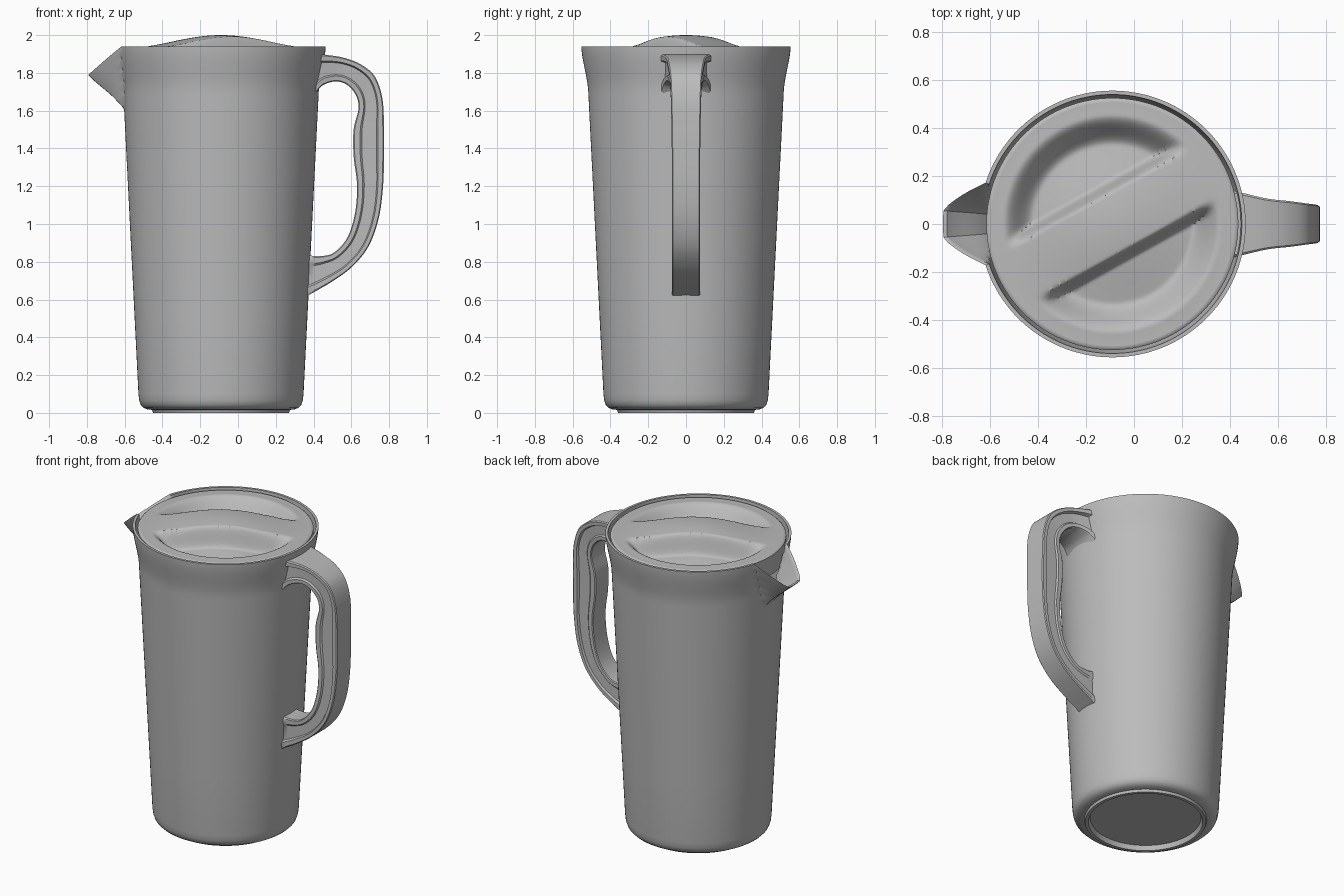
import bpy, bmesh, math
from mathutils import Vector

if "Cube" in bpy.data.objects:
    bpy.data.objects.remove(bpy.data.objects["Cube"])

grey = bpy.data.materials.new("plain grey")
grey.use_nodes = True
grey.diffuse_color = (0.5, 0.5, 0.5, 1)
grey.node_tree.nodes["Principled BSDF"].inputs["Base Color"].default_value = (0.5, 0.5, 0.5, 1)

CX = -0.09       # axis of the jug
SEG = 160


def smooth(t):
    t = max(0.0, min(1.0, t))
    return t * t * (3 - 2 * t)


def finish(name, bm, angle=35):
    bmesh.ops.recalc_face_normals(bm, faces=bm.faces)
    me = bpy.data.meshes.new(name)
    bm.to_mesh(me)
    bm.free()
    ob = bpy.data.objects.new(name, me)
    bpy.context.collection.objects.link(ob)
    me.materials.append(grey)
    bpy.ops.object.select_all(action='DESELECT')
    ob.select_set(True)
    bpy.context.view_layer.objects.active = ob
    bpy.ops.object.shade_smooth_by_angle(angle=math.radians(angle))
    return ob


def bridge(bm, a, b):
    n = len(a)
    for i in range(n):
        bm.faces.new((a[i], a[(i + 1) % n], b[(i + 1) % n], b[i]))


def lathe(name, profile, shape, angle=35):
    """Spin (radius, z) points; shape(r, z, theta) may bend the result."""
    bm = bmesh.new()
    rings = []
    for r, z in profile:
        ring = []
        for i in range(SEG):
            th = 2 * math.pi * i / SEG
            rr, zz = shape(r, z, th)
            ring.append(bm.verts.new((CX + rr * math.cos(th), rr * math.sin(th), zz)))
        rings.append(ring)
    for a, b in zip(rings, rings[1:]):
        bridge(bm, a, b)
    bm.faces.new(rings[0])
    bm.faces.new(rings[-1])
    return finish(name, bm, angle)


# Jug body: tapered wall with a flared rim and a pulled-out pouring lip
def wall(z):
    return 0.437 + 0.083 * (z - 0.1) / 1.65 + 0.025 * smooth((z - 1.7) / 0.24)


def pour(r, z, th):
    w = max(0.0, min(1.0, (0.31 - abs(th - math.pi)) / 0.22))
    low = 1.94 - 0.33 * w
    if w == 0 or z <= low:
        return r, z
    t = (z - low) / (1.94 - low)
    return r + 0.15 * w * t, z - 0.15 * w * t


levels = [0.1, 0.5, 0.9, 1.3, 1.55] + [1.6 + 0.02 * i for i in range(18)]
base = [(0.33, 0.03), (0.34, 0.0), (0.36, 0.0), (0.365, 0.016), (0.39, 0.019),
        (0.41, 0.027), (0.425, 0.042), (0.433, 0.065)]
outside = [(wall(z), z) for z in levels]
inside = [(wall(z) - 0.016, z) for z in reversed(levels)]
lathe("jug_body", base + outside + inside, pour)


# Lid: low dome with two scooped finger wells either side of a diagonal grip
GRIP = math.radians(29)


def lid_height(r, z, th):
    if z < 1.92:
        return r, z
    z += 0.067 * (0.5 + 0.5 * math.cos(math.pi * min(r / 0.51, 1)))
    across = abs(r * math.sin(th - GRIP))
    wall_in = smooth((across - 0.115) / 0.05)
    wall_out = smooth((0.455 - r) / 0.13)
    return r, z - 0.12 * wall_in * wall_out


dome = [(0.003 + 0.512 * i / 56, 1.933) for i in range(57)]
lathe("lid", dome + [(0.524, 1.925), (0.524, 1.8)], lid_height, 45)


# Handle: ribbed loop lofted between an outer and an inner outline
def catmull(pts, steps=6):
    p = [Vector(q) for q in pts]
    p = [2 * p[0] - p[1]] + p + [2 * p[-1] - p[-2]]
    out = []
    for a, b, c, d in zip(p, p[1:], p[2:], p[3:]):
        for s in range(steps):
            t = s / steps
            out.append(0.5 * (2 * b + (c - a) * t + (2 * a - 5 * b + 4 * c - d) * t * t
                              + (3 * b - a - 3 * c + d) * t ** 3))
    return out + [p[-2]]


# outer x, z / inner x, z / half width
stations = [
    ((0.41, 1.90), (0.41, 1.69), 0.14), ((0.47, 1.895), (0.45, 1.735), 0.125),
    ((0.56, 1.88), (0.52, 1.755), 0.105), ((0.65, 1.845), (0.58, 1.735), 0.095),
    ((0.725, 1.78), (0.625, 1.68), 0.085), ((0.765, 1.66), (0.638, 1.61), 0.08),
    ((0.773, 1.50), (0.612, 1.50), 0.077), ((0.773, 1.36), (0.612, 1.36), 0.075),
    ((0.768, 1.20), (0.63, 1.21), 0.075), ((0.745, 1.03), (0.62, 1.06), 0.075),
    ((0.69, 0.88), (0.58, 0.93), 0.075), ((0.60, 0.77), (0.51, 0.85), 0.075),
    ((0.49, 0.69), (0.44, 0.83), 0.075), ((0.35, 0.61), (0.36, 0.835), 0.075),
]
outer = catmull([s[0] for s in stations])
inner = catmull([s[1] for s in stations])
width = catmull([(s[2], 0) for s in stations])
half = [(0, 0.93), (0.04, 1), (0.2, 1), (0.25, 0.82), (0.72, 0.82), (0.78, 0.93), (0.96, 0.93), (1, 0.86)]
section = half + [(t, -y) for t, y in reversed(half)]
bm = bmesh.new()
loops = []
for o, i, w in zip(outer, inner, width):
    loop = []
    for t, y in section:
        q = o.lerp(i, t)
        loop.append(bm.verts.new((q.x, y * w.x, q.y)))
    loops.append(loop)
for a, b in zip(loops, loops[1:]):
    bridge(bm, a, b)
bm.faces.new(loops[0])
bm.faces.new(loops[-1])
finish("handle", bm)
